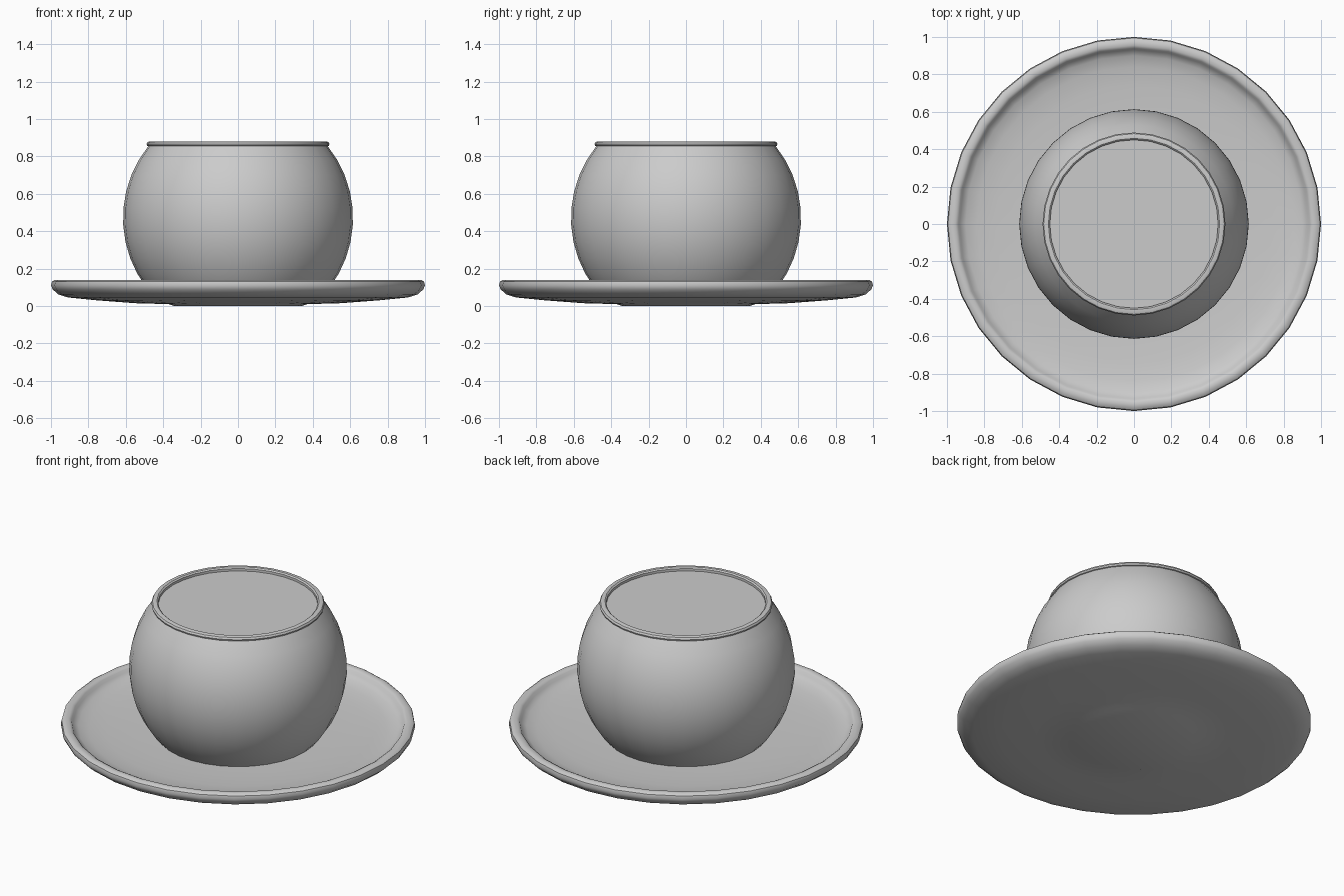
import bpy, bmesh, math

if "Cube" in bpy.data.objects:
    bpy.data.objects.remove(bpy.data.objects["Cube"])

SEGMENTS = 32


def lathe(name, profile):
    """Revolve an (r, z) profile around z; ends at r = 0 are closed to a point."""
    bm = bmesh.new()
    verts = [bm.verts.new((r, 0, z)) for r, z in profile]
    edges = [bm.edges.new(pair) for pair in zip(verts, verts[1:])]
    bmesh.ops.spin(bm, geom=verts + edges, cent=(0, 0, 0), axis=(0, 0, 1),
                   angle=math.tau, steps=SEGMENTS, use_merge=True)
    bmesh.ops.remove_doubles(bm, verts=bm.verts[:], dist=0.0005)
    bmesh.ops.recalc_face_normals(bm, faces=bm.faces[:])
    mesh = bpy.data.meshes.new(name)
    bm.to_mesh(mesh)
    bm.free()
    obj = bpy.data.objects.new(name, mesh)
    bpy.context.collection.objects.link(obj)
    bpy.ops.object.select_all(action='DESELECT')
    obj.select_set(True)
    bpy.context.view_layer.objects.active = obj
    bpy.ops.object.shade_smooth_by_angle(angle=math.radians(40))
    return obj


# Saucer: shallow dish with rolled rim and a small foot underneath
lathe("saucer", [
    (0, 0), (0.34, 0), (0.37, 0.01), (0.55, 0.015), (0.75, 0.03),
    (0.91, 0.046), (0.96, 0.062), (0.99, 0.088), (1.0, 0.11), (0.995, 0.13),
    (0.98, 0.14), (0.955, 0.14), (0.94, 0.132), (0.932, 0.115),
    (0.90, 0.097), (0.84, 0.083), (0.74, 0.073), (0.58, 0.066),
    (0.40, 0.062), (0, 0.06)])

# Bowl: round body cut at top and bottom, with a hollow inside
R, CZ = 0.615, 0.47
low, high = math.asin((0.03 - CZ) / R), math.asin((0.855 - CZ) / R)
angles = [low + (high - low) * i / 10 for i in range(11)]
outer = [(R * math.cos(a), CZ + R * math.sin(a)) for a in angles]
inner = [((R - 0.035) * math.cos(a), CZ + (R - 0.035) * math.sin(a))
         for a in reversed(angles)]
lathe("bowl", [(0, 0.03)] + outer + inner + [(0, inner[-1][1])])

# Lip: thin rolled ring around the opening
lathe("lip", [
    (0.45, 0.85), (0.475, 0.852), (0.486, 0.857), (0.489, 0.866),
    (0.483, 0.877), (0.475, 0.88), (0.458, 0.88), (0.45, 0.873), (0.45, 0.85)])

# Flat filling just below the lip
lathe("filling", [(0, 0.858), (0.452, 0.858)])
